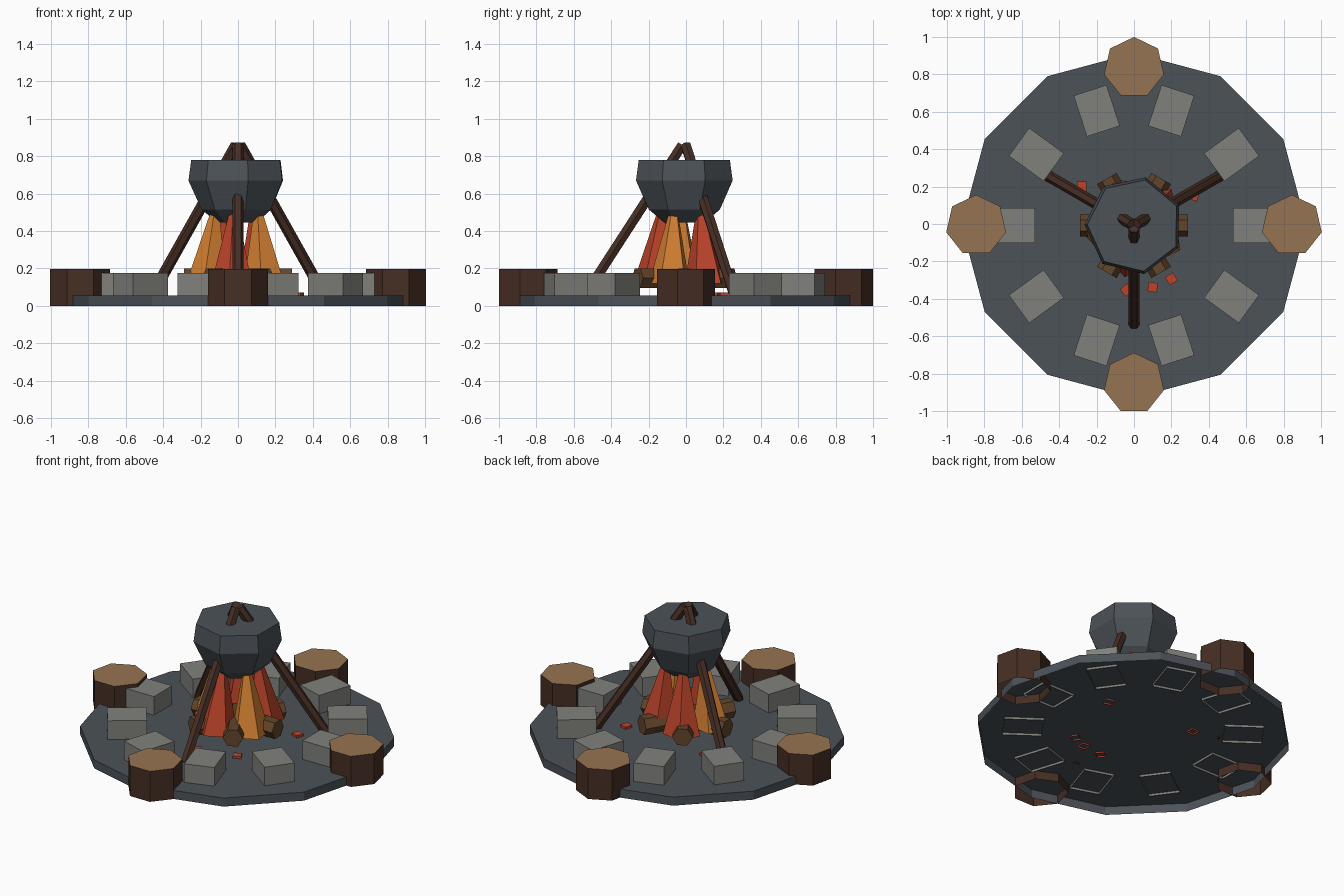
import bpy, bmesh
from math import radians, cos, sin, pi, sqrt
from mathutils import Matrix, Vector

cube = bpy.data.objects.get("Cube")
if cube:
    bpy.data.objects.remove(cube, do_unlink=True)


def material(name, *rgb):
    """Make a flat material from 0-255 display values."""
    color = [(c / 255 / 12.92 if c < 11 else ((c / 255 + 0.055) / 1.055) ** 2.4) for c in rgb] + [1.0]
    mat = bpy.data.materials.new(name)
    mat.use_nodes = True
    mat.diffuse_color = color
    bsdf = next(n for n in mat.node_tree.nodes if n.type == 'BSDF_PRINCIPLED')
    bsdf.inputs["Base Color"].default_value = color
    bsdf.inputs["Roughness"].default_value = 0.9
    return mat


SLATE = material("slate", 76, 82, 88)
STONE = material("stone grey", 128, 128, 124)
BARK = material("dark bark", 70, 46, 36)
CUT = material("cut wood", 150, 116, 82)
LOG = material("log brown", 98, 69, 42)
ORANGE = material("flame orange", 212, 128, 50)
RED = material("ember red", 188, 68, 42)

CENTRE = Vector((0, -0.008, 0))


def loft(name, sides, rings, mat, start=0, matrix=Matrix(), bottom=True, top_mat=None):
    """Join regular polygon rings (x, z, radius) into a flat-shaded solid."""
    bm = bmesh.new()
    loops = []
    for x, z, r in rings:
        angles = [start + 2 * pi * i / sides for i in range(sides)]
        loops.append([bm.verts.new((x + r * cos(a), r * sin(a), z)) for a in angles])
    for low, high in zip(loops, loops[1:]):
        for i in range(sides):
            j = (i + 1) % sides
            bm.faces.new((low[i], low[j], high[j], high[i]))
    cap = bm.faces.new(loops[-1])
    if top_mat:
        cap.material_index = 1
    if bottom:
        bm.faces.new(loops[0][::-1])
    bm.transform(Matrix.Translation(CENTRE) @ matrix)
    mesh = bpy.data.meshes.new(name)
    bm.to_mesh(mesh)
    bm.free()
    mesh.materials.append(mat)
    if top_mat:
        mesh.materials.append(top_mat)
    obj = bpy.data.objects.new(name, mesh)
    bpy.context.collection.objects.link(obj)
    return obj


def block(name, at, size, turn, mat):
    """Open-bottomed box standing at a point and turned about z."""
    place = Matrix.Translation(at) @ Matrix.Rotation(turn, 4, 'Z') @ Matrix.Diagonal((*size, 1))
    return loft(name, 4, [(0, 0, sqrt(0.5)), (0, 1, sqrt(0.5))], mat, pi / 4, place, bottom=False)


def rod(name, a, b, radius, mat):
    """Six-sided bar between two points."""
    a, b = Vector(a), Vector(b)
    d = b - a
    place = Matrix.Translation(a) @ d.to_track_quat('Z', 'Y').to_matrix().to_4x4()
    return loft(name, 6, [(0, 0, radius), (0, d.length, radius)], mat, 0, place)


def polar(r, deg, z):
    return Vector((r * cos(radians(deg)), r * sin(radians(deg)), z))


# Ground slab
loft("ground_slab", 12, [(0, 0, 0.922), (0, 0.055, 0.922)], SLATE, bottom=False)

# Stump seats with pale cut tops
for side, deg in zip(("left", "back", "right", "front"), range(0, 360, 90)):
    loft("stump_seat_" + side, 7, [(0, 0, 0.164), (0, 0.197, 0.164)], BARK, pi / 2,
         Matrix.Translation(polar(0.844, deg, 0)), bottom=False, top_mat=CUT)

# Ring of fire stones
for i in range(10):
    deg = 36 * i
    block(f"fire_stone_{i + 1}", polar(0.645, deg, 0.04), (0.23, 0.185, 0.135), radians(deg), STONE)

# Crossed logs
for i in range(3):
    rod(f"log_{i + 1}", polar(0.29, 60 * i, 0.148), polar(0.29, 60 * i + 180, 0.148), 0.06, LOG)

# Flames leaning inwards under the pot
for i, mat in enumerate((ORANGE, RED, RED, ORANGE, RED)):
    turn = Matrix.Rotation(radians(72 * i - 28), 4, 'Z')
    loft(f"flame_{i + 1}", 5, [(0.165, 0.12, 0.115), (0.115, 0.58, 0.006)], mat, 0, turn)

# Loose embers
for i, (x, y) in enumerate(((-0.28, 0.21), (-0.04, -0.345), (0.1, -0.33), (0.2, -0.285), (0.32, 0.16))):
    block(f"ember_{i + 1}", (x, y, 0.045), (0.05, 0.05, 0.025), 0.7 * i, RED)

# Cooking pot
loft("cooking_pot", 7, [(0, 0.445, 0.11), (0, 0.515, 0.195), (0, 0.67, 0.265), (0, 0.78, 0.25)],
     SLATE, radians(179))

# Tripod
for i, deg in enumerate((30, 150, 270)):
    rod(f"tripod_leg_{i + 1}", polar(0.53, deg, 0.06), polar(0.012, deg, 0.86), 0.03, BARK)
